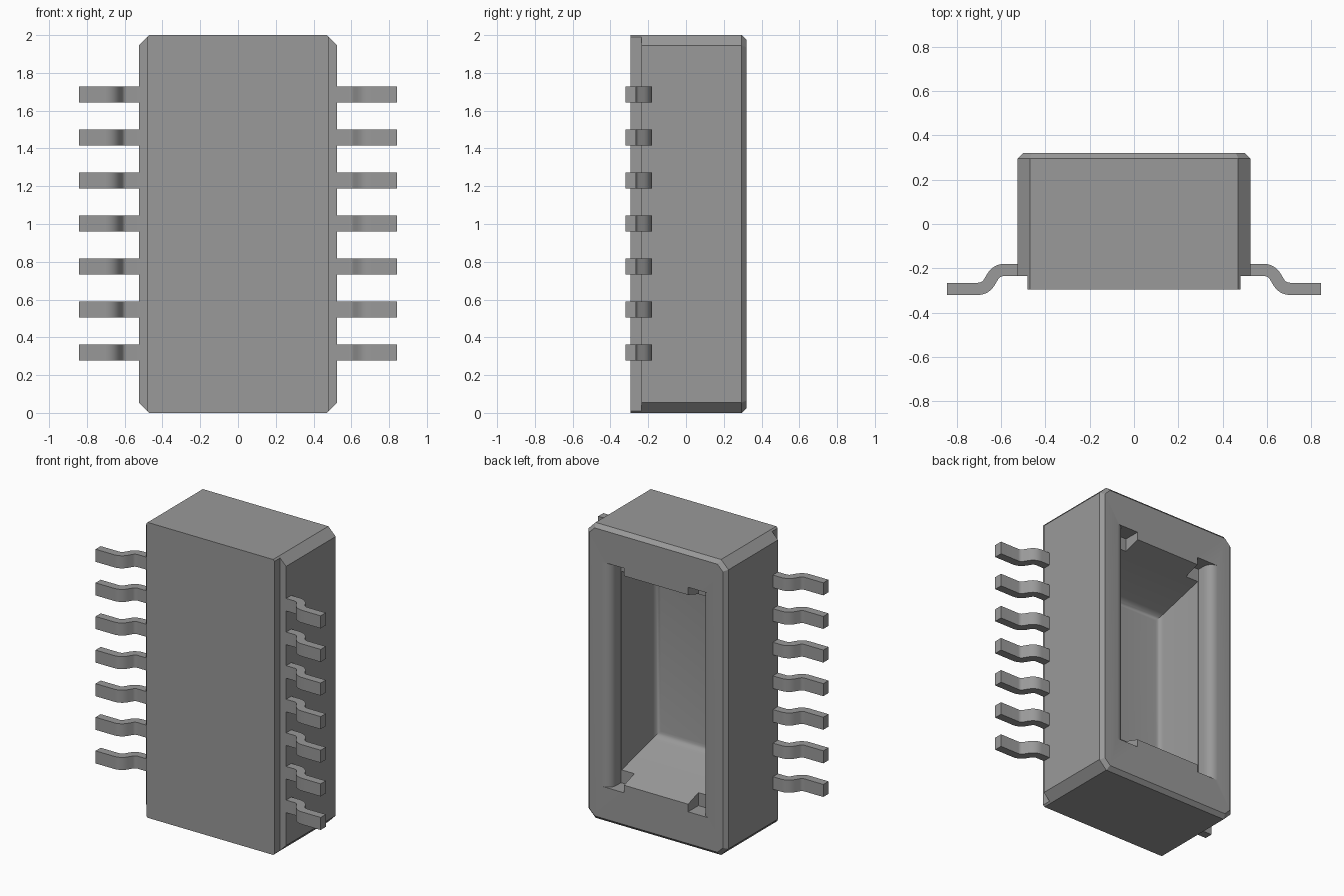
import bpy, bmesh, math

if "Cube" in bpy.data.objects:
    bpy.data.objects.remove(bpy.data.objects["Cube"], do_unlink=True)

# One flat grey for everything
GREY = (0.32, 0.32, 0.32, 1.0)
grey = bpy.data.materials.new("plain grey")
grey.use_nodes = True
grey.diffuse_color = GREY
grey.node_tree.nodes["Principled BSDF"].inputs["Base Color"].default_value = GREY

MID_Z = 1.0


def make_object(name, bm):
    bmesh.ops.recalc_face_normals(bm, faces=bm.faces)
    mesh = bpy.data.meshes.new(name)
    bm.to_mesh(mesh)
    bm.free()
    mesh.materials.append(grey)
    obj = bpy.data.objects.new(name, mesh)
    bpy.context.collection.objects.link(obj)
    return obj


def loft(sections):
    """Join closed rings of equal length and cap both ends."""
    bm = bmesh.new()
    rings = [[bm.verts.new(p) for p in ring] for ring in sections]
    n = len(rings[0])
    for a, b in zip(rings, rings[1:]):
        for i in range(n):
            j = (i + 1) % n
            bm.faces.new((a[i], a[j], b[j], b[i]))
    bm.faces.new(rings[0])
    bm.faces.new(rings[-1])
    return bm


def prism(profile, z0, z1):
    """Extrude an x-y profile between two heights."""
    return loft([[(x, y, z) for x, y in profile] for z in (z0, z1)])


def octagon(y, ax, az, bx, bz):
    """Rectangle with cut corners, given the two corner points of a quadrant."""
    quad = [(ax, az), (bx, bz), (bx, -bz), (ax, -az)]
    return [(x, y, MID_Z + z) for x, z in quad + [(-x, -z) for x, z in quad]]


def smooth(obj):
    bpy.ops.object.select_all(action='DESELECT')
    obj.select_set(True)
    bpy.context.view_layer.objects.active = obj
    bpy.ops.object.shade_smooth_by_angle(angle=math.radians(28))


# Housing: narrow front step, full block, chamfered back rim
housing = make_object("housing", loft([
    octagon(-0.295, 0.47, 1.0, 0.48, 0.99),
    octagon(-0.235, 0.47, 1.0, 0.48, 0.99),
    octagon(-0.235, 0.47, 1.0, 0.525, 0.945),
    octagon(0.295, 0.47, 1.0, 0.525, 0.945),
    octagon(0.32, 0.46, 0.975, 0.50, 0.935),
]))

# Cavity cutter: tapered well with a rounded floor edge
def rect(y, x, z):
    return [(sx * x, y, MID_Z + sz * z)
            for sx, sz in ((-1, -1), (1, -1), (1, 1), (-1, 1))]


FLOOR_Y = -0.13
bm = loft([rect(FLOOR_Y, 0.315, 0.56), rect(0.34, 0.342, 0.715)])
floor_edges = [e for e in bm.edges
               if all(abs(v.co.y - FLOOR_Y) < 1e-5 for v in e.verts)]
bmesh.ops.bevel(bm, geom=floor_edges, offset=0.035, segments=4,
                profile=0.5, affect='EDGES')
cutters = [make_object("cavity_cutter", bm)]

# Mouth cutters: rounded long lips running into the corner notches
R = 0.06
for side in (-1, 1):
    lip = [(0.24, 0.34), (0.24, 0.21), (0.34, 0.21)]
    for i in range(7):
        t = math.radians(90 - 15 * i)
        lip.append((0.40 - R * math.sin(t), 0.32 - R + R * math.cos(t)))
    lip.append((0.40, 0.34))
    cutters.append(make_object(
        "lip_cutter", prism([(side * x, y) for x, y in lip],
                            MID_Z - 0.76, MID_Z + 0.76)))

bpy.context.view_layer.objects.active = housing
housing.select_set(True)
for cutter in cutters:
    cutter.hide_render = True
    mod = housing.modifiers.new("cut", 'BOOLEAN')
    mod.operation = 'DIFFERENCE'
    mod.solver = 'EXACT'
    mod.object = cutter
    bpy.ops.object.modifier_apply(modifier=mod.name)
    bpy.data.objects.remove(cutter, do_unlink=True)
smooth(housing)

# Gull-wing pin profile: offset both ways from a bent centre line
THICK, BEND, ANGLE, STEPS = 0.055, 0.0575, math.radians(60), 6
path = [(0.515, -0.2075, 0.0)]
x0, y0 = 0.587, -0.2075
for i in range(STEPS + 1):
    t = ANGLE * i / STEPS
    path.append((x0 + BEND * math.sin(t), y0 - BEND * (1 - math.cos(t)), t))
x1, y1 = 0.703, -0.2925
for i in range(STEPS + 1):
    t = ANGLE * (1 - i / STEPS)
    path.append((x1 - BEND * math.sin(t), y1 + BEND * (1 - math.cos(t)), t))
path.append((0.843, y1, 0.0))


def offset(d):
    return [(x + d * math.sin(t), y + d * math.cos(t)) for x, y, t in path]


pin_profile = offset(THICK / 2) + offset(-THICK / 2)[::-1]

# Seven pins on each side
for side, label in ((1, "left"), (-1, "right")):
    for i in range(7):
        z = 1.003 + (i - 3) * 0.2275
        pin = make_object(f"{label}_pin_{i + 1}", prism(
            [(side * x, y) for x, y in pin_profile], z - 0.0425, z + 0.0425))
        smooth(pin)
